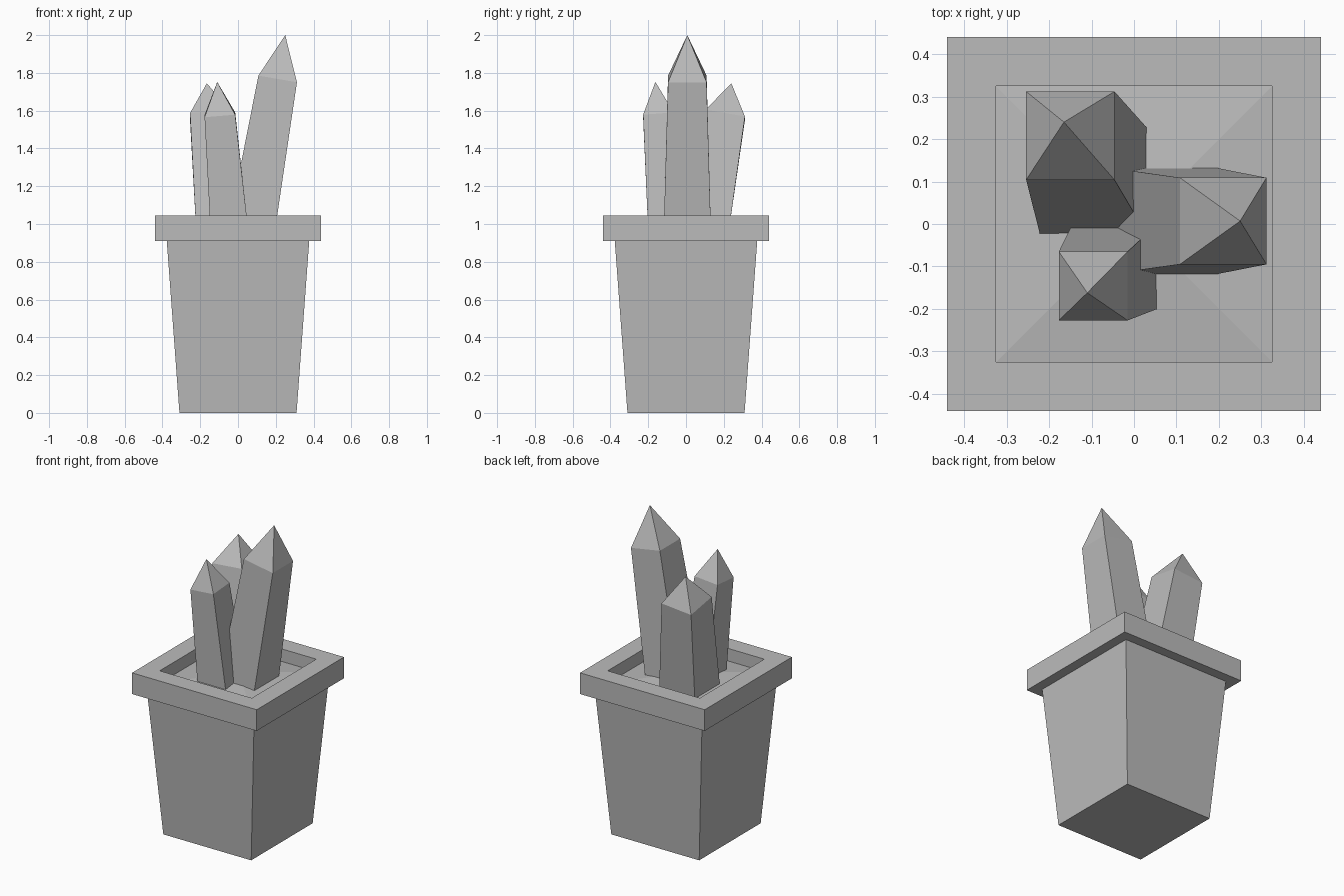
import bpy
import bmesh
from mathutils import Vector

cube = bpy.data.objects.get("Cube")
if cube:
    bpy.data.objects.remove(cube, do_unlink=True)

GREY = (0.5, 0.5, 0.5, 1.0)
stone = bpy.data.materials.new("plain grey")
stone.use_nodes = True
stone.diffuse_color = GREY
stone.node_tree.nodes["Principled BSDF"].inputs["Base Color"].default_value = GREY


def finish(name, bm):
    bmesh.ops.recalc_face_normals(bm, faces=bm.faces[:])
    mesh = bpy.data.meshes.new(name)
    bm.to_mesh(mesh)
    bm.free()
    mesh.materials.append(stone)
    obj = bpy.data.objects.new(name, mesh)
    bpy.context.collection.objects.link(obj)
    return obj


def bridge(bm, low, high):
    """Join two rings of four vertices with quads."""
    for i in range(4):
        j = (i + 1) % 4
        bm.faces.new((low[i], low[j], high[j], high[i]))


def fan(bm, ring, tip):
    for i in range(4):
        bm.faces.new((ring[i], ring[(i + 1) % 4], tip))


def square(bm, cx, cy, hx, hy, z, lean=Vector((0, 0))):
    """Ring of four vertices, tipped square to the lean of the part."""
    ring = []
    for sx, sy in ((-1, -1), (1, -1), (1, 1), (-1, 1)):
        d = Vector((sx * hx, sy * hy))
        ring.append(bm.verts.new((cx + d.x, cy + d.y, z - lean.dot(d))))
    return ring


# Pot: tapered body, overhanging square rim and inner wall
def build_pot():
    bm = bmesh.new()
    profile = ((0.31, 0), (0.377, 0.91), (0.44, 0.91), (0.44, 1.045),
               (0.325, 1.045), (0.325, 0.96))
    rings = [square(bm, 0, 0, r, r, z) for r, z in profile]
    bm.faces.new(rings[0])
    for low, high in zip(rings, rings[1:]):
        bridge(bm, low, high)
    finish("pot", bm)


# Soil: low four-sided mound
def build_soil():
    bm = bmesh.new()
    fan(bm, square(bm, 0, 0, 0.325, 0.325, 0.965), bm.verts.new((0, 0, 1.0)))
    finish("soil", bm)


# Crystal: leaning four-sided shaft with a pointed tip
def build_crystal(name, base, base_half, top, top_half, tip):
    base, top = Vector(base), Vector(top)
    axis = top - base
    lean = axis.xy / axis.z
    bm = bmesh.new()
    low = square(bm, base.x, base.y, base_half, base_half, base.z)
    high = square(bm, top.x, top.y, top_half, top_half, top.z, lean)
    bm.faces.new(low)
    bridge(bm, low, high)
    fan(bm, high, bm.verts.new(tip))
    finish(name, bm)


build_pot()
build_soil()
build_crystal("tall_crystal", (0.07, 0.007, 0.96), 0.125,
              (0.21, 0.007, 1.768), 0.102, (0.25, 0.007, 2.0))
build_crystal("back_crystal", (-0.095, 0.1, 0.96), 0.126,
              (-0.15, 0.208, 1.578), 0.104, (-0.165, 0.24, 1.745))
build_crystal("front_crystal", (-0.045, -0.1, 0.96), 0.1,
              (-0.096, -0.146, 1.578), 0.081, (-0.11, -0.162, 1.752))
